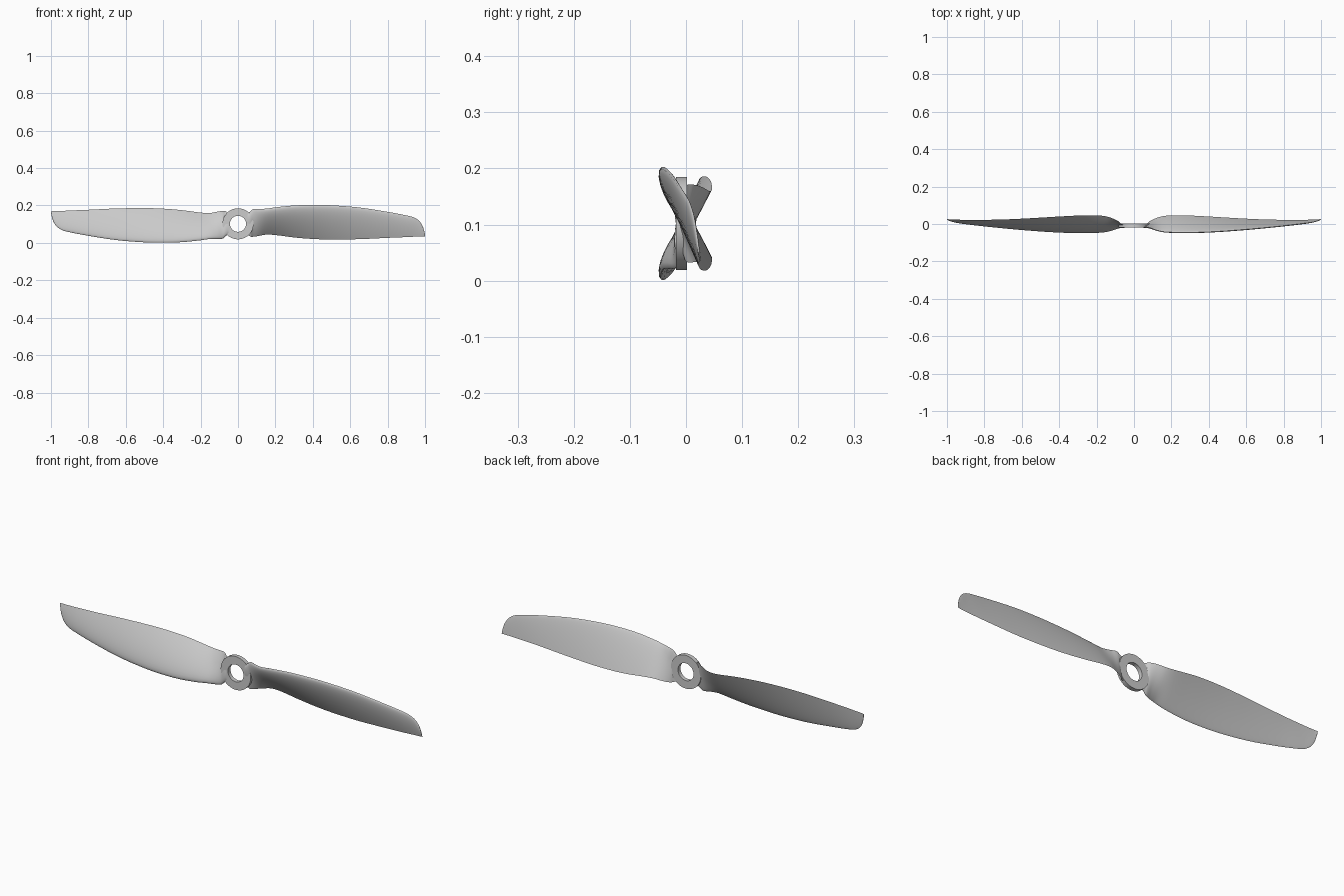
import bpy, bmesh, math
from mathutils import Matrix, Vector

if "Cube" in bpy.data.objects:
    bpy.data.objects.remove(bpy.data.objects["Cube"])

CZ = 0.102  # height of the spin axis

# Blade stations: x, leading-edge z, leading y, trailing-edge z, trailing y, thickness
STATIONS = [
    (0.050, 0.055, -0.012, -0.055, -0.004, 0.014),
    (0.066, 0.066, -0.014, -0.068, 0.000, 0.015),
    (0.082, 0.079, -0.018, -0.069, 0.014, 0.016),
    (0.110, 0.080, -0.029, -0.065, 0.028, 0.018),
    (0.150, 0.081, -0.040, -0.058, 0.041, 0.020),
    (0.200, 0.088, -0.044, -0.060, 0.046, 0.022),
    (0.300, 0.098, -0.045, -0.073, 0.045, 0.022),
    (0.400, 0.101, -0.042, -0.081, 0.040, 0.021),
    (0.500, 0.099, -0.036, -0.084, 0.034, 0.019),
    (0.650, 0.087, -0.024, -0.082, 0.026, 0.016),
    (0.800, 0.064, -0.009, -0.075, 0.022, 0.013),
    (0.900, 0.045, 0.003, -0.071, 0.022, 0.011),
    (0.940, 0.034, 0.008, -0.069, 0.023, 0.009),
    (0.970, 0.014, 0.014, -0.068, 0.024, 0.007),
    (0.988, -0.014, 0.019, -0.0675, 0.025, 0.005),
    (0.997, -0.044, 0.023, -0.067, 0.026, 0.003),
    (1.000, -0.062, 0.025, -0.067, 0.026, 0.001),
]


def smooth_stations(rows, steps):
    """Cubic interpolation of the station table along x."""
    rows = [Vector(r) for r in rows]
    n = len(rows)
    slopes = []
    for i in range(n):
        a, b = rows[max(i - 1, 0)], rows[min(i + 1, n - 1)]
        slopes.append((b - a) / (b[0] - a[0]))
    out = []
    for i in range(n - 1):
        a, b = rows[i], rows[i + 1]
        h = b[0] - a[0]
        for k in range(steps):
            t = k / steps
            p = (a * (2*t**3 - 3*t**2 + 1) + slopes[i] * h * (t**3 - 2*t**2 + t)
                 + b * (3*t**2 - 2*t**3) + slopes[i + 1] * h * (t**3 - t**2))
            p[0] = a[0] + h * t
            out.append(p)
    return out + [rows[-1]]


def airfoil(row, n=14):
    """Closed cambered section: front face bulges, back face is nearly flat."""
    x, zl, yl, zt, yt, th = row
    lead, trail = Vector((x, yl, zl)), Vector((x, yt, zt))
    chord = (trail - lead).normalized()
    front = Vector((0, chord.z, -chord.y))

    def point(u, k):
        half = 2.6 * math.sqrt(u) * (1 - u) * th
        return lead.lerp(trail, u) + front * (half * k)
    us = [(1 - math.cos(math.pi * i / n)) / 2 for i in range(n + 1)]
    return [point(u, 0.75) for u in us] + [point(u, -0.25) for u in us[-2:0:-1]]


def finish(bm, name):
    bmesh.ops.recalc_face_normals(bm, faces=bm.faces)
    mesh = bpy.data.meshes.new(name)
    bm.to_mesh(mesh)
    bm.free()
    ob = bpy.data.objects.new(name, mesh)
    ob.location.z = CZ
    bpy.context.collection.objects.link(ob)
    bpy.ops.object.select_all(action='DESELECT')
    bpy.context.view_layer.objects.active = ob
    ob.select_set(True)
    bpy.ops.object.shade_smooth_by_angle(angle=math.radians(40))
    return ob


def make_blade(name, angle):
    bm = bmesh.new()
    loops = [[bm.verts.new(p) for p in airfoil(r)] for r in smooth_stations(STATIONS, 4)]
    for a, b in zip(loops, loops[1:]):
        for i in range(len(a)):
            j = (i + 1) % len(a)
            bm.faces.new((a[i], a[j], b[j], b[i]))
    bm.faces.new(loops[0])
    bm.faces.new(loops[-1])
    bmesh.ops.rotate(bm, verts=bm.verts, matrix=Matrix.Rotation(angle, 3, 'Y'))
    finish(bm, name)


# Hub ring with a through bore
bm = bmesh.new()
profile = [(0.043, -0.018), (0.083, -0.018), (0.083, 0.002), (0.043, 0.002)]
SEG = 64
rings = []
for s in range(SEG):
    a = 2 * math.pi * s / SEG
    rings.append([bm.verts.new((r * math.cos(a), y, r * math.sin(a))) for r, y in profile])
for s in range(SEG):
    a, b = rings[s], rings[(s + 1) % SEG]
    for i in range(4):
        j = (i + 1) % 4
        bm.faces.new((a[i], a[j], b[j], b[i]))
finish(bm, "hub_ring")

# Two blades, half a turn apart
make_blade("blade_right", 0)
make_blade("blade_left", math.pi)
